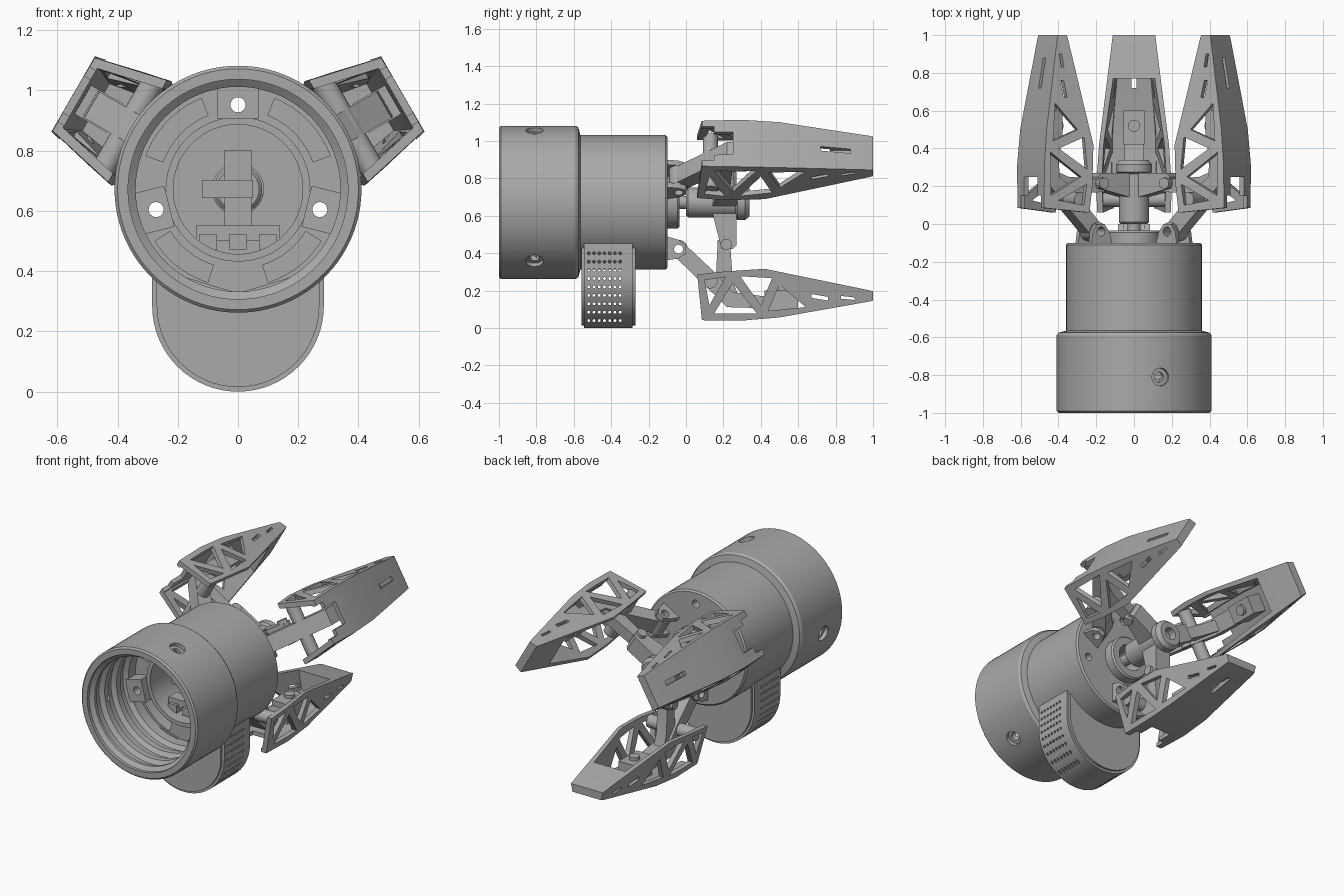
import bpy, bmesh, math
from mathutils import Matrix, Vector

if "Cube" in bpy.data.objects:
    bpy.data.objects.remove(bpy.data.objects["Cube"], do_unlink=True)

AXIS = Vector((0, 0, 0.672))          # long axis of the gripper runs along y
grey = bpy.data.materials.new("plain grey")
grey.use_nodes = True
grey.diffuse_color = (0.4, 0.4, 0.4, 1)
grey.node_tree.nodes["Principled BSDF"].inputs["Base Color"].default_value = (0.4, 0.4, 0.4, 1)


def finish(name, bm, loc=AXIS):
    bmesh.ops.remove_doubles(bm, verts=bm.verts, dist=1e-5)
    bmesh.ops.recalc_face_normals(bm, faces=bm.faces)
    me = bpy.data.meshes.new(name)
    bm.to_mesh(me)
    bm.free()
    me.materials.append(grey)
    ob = bpy.data.objects.new(name, me)
    ob.location = loc
    bpy.context.collection.objects.link(ob)
    return ob


def loft(name, rings):
    """Closed solid through a list of equal-length point rings."""
    bm = bmesh.new()
    rows = [[bm.verts.new(p) for p in ring] for ring in rings]
    n = len(rows[0])
    for a, b in zip(rows, rows[1:]):
        for i in range(n):
            bm.faces.new((a[i], a[(i + 1) % n], b[(i + 1) % n], b[i]))
    bm.faces.new(rows[0])
    bm.faces.new(rows[-1][::-1])
    return finish(name, bm)


def side_prism(name, poly, half, start=None):
    """Extrude a (y, radius) outline sideways; radius points down."""
    lo = -half if start is None else start
    return loft(name, [[(x, y, -r) for y, r in poly] for x in (lo, half)])


def box(name, x, y, r):
    return side_prism(name, [(y[0], r[0]), (y[1], r[0]), (y[1], r[1]), (y[0], r[1])], x[1], x[0])


def lathe(name, profile, start=0, sweep=360):
    """Revolve a closed (radius, y) outline around the long axis."""
    bm = bmesh.new()
    vs = [bm.verts.new((r, y, 0)) for r, y in profile]
    es = [bm.edges.new((vs[i], vs[(i + 1) % len(vs)])) for i in range(len(vs))]
    rot = Matrix.Rotation(math.radians(-start), 3, 'Y')
    bmesh.ops.rotate(bm, verts=vs, cent=(0, 0, 0), matrix=rot)
    bmesh.ops.spin(bm, geom=vs + es, cent=(0, 0, 0), axis=(0, -1, 0),
                   angle=math.radians(sweep), steps=max(12, int(sweep / 4)))
    if sweep < 360:
        bmesh.ops.holes_fill(bm, edges=[e for e in bm.edges if e.is_boundary])
    return finish(name, bm)


def rod(name, a, b, radius, sides=24):
    """Cylinder between two points given relative to the long axis."""
    a, b = Vector(a), Vector(b)
    turn = (b - a).to_track_quat('Z', 'Y').to_matrix().to_4x4()
    bm = bmesh.new()
    bmesh.ops.create_cone(bm, cap_ends=True, segments=sides, radius1=radius, radius2=radius,
                          depth=(b - a).length, matrix=Matrix.Translation((a + b) / 2) @ turn)
    return finish(name, bm)


def cut(ob, *cutters):
    for c in cutters:
        mod = ob.modifiers.new("cut", 'BOOLEAN')
        mod.operation, mod.solver, mod.object = 'DIFFERENCE', 'EXACT', c
        bpy.context.view_layer.update()
        graph = bpy.context.evaluated_depsgraph_get()
        me = bpy.data.meshes.new_from_object(ob.evaluated_get(graph))
        ob.modifiers.clear()
        ob.data = me
        bpy.data.objects.remove(c, do_unlink=True)


def polar(radius, deg, y):
    a = math.radians(deg)
    return (radius * math.cos(a), y, radius * math.sin(a))


# Main body: stepped cylinder with a ribbed socket and a deep centre recess
profile = [(.365, -1), (.4, -1), (.41, -.99), (.41, -.59), (.4, -.575), (.36, -.565),
           (.36, -.11), (.35, -.1), (.085, -.1), (.085, -.2), (.215, -.2), (.215, -.58),
           (.24, -.58), (.24, -.55), (.34, -.55)]
for k in range(3):
    y = -.62 - k * .12
    profile += [(.34, y), (.365, y - .02), (.365, y - .06), (.34, y - .08)]
body = lathe("body", profile + [(.34, -.96), (.365, -.98)])

# Side screw holes, bolt holes and floor slots
for deg in (70, 190, 310):
    cut(body, rod("cutter", polar(.385, deg, -.81), polar(.5, deg, -.81), .047),
        rod("cutter", polar(.3, deg, -.81), polar(.5, deg, -.81), .026))
for deg in (90, 194, 346):
    cut(body, rod("cutter", polar(.28, deg, -.7), polar(.28, deg, 0), .025))
    lug = box("bolt_lug", (-.07, .07), (-.63, -.54), (.235, .35))
    cut(lug, rod("cutter", (0, -.7, -.28), (0, -.4, -.28), .025))
    lug.rotation_euler.y = math.radians(-90 - deg)
for start, sweep in ((20, 48), (112, 48), (212, 40), (288, 40)):
    cut(body, lathe("cutter", [(.265, -.6), (.325, -.6), (.325, -.47), (.265, -.47)], start, sweep))

# Drive parts in the recess
box("drive_bar", (-.14, .14), (-.5, -.42), (.12, .17))
for x in (-.1, 0, .1):
    box("drive_tooth", (x - .03, x + .03), (-.52, -.42), (.15, .2))
box("drive_post", (-.045, .045), (-.46, -.3), (-.13, .13))
box("drive_lever", (-.12, .05), (-.5, -.42), (-.03, .03))

# Collar, shaft and nose
lathe("rear_collar", [(.085, -.11), (.14, -.11), (.14, -.045), (.13, -.035), (.085, -.035)])
rod("drive_stem", (0, -.35, 0), (0, .02, 0), .035)
lathe("shaft", [(0, 0), (.07, 0), (.08, .01), (.08, .265), (.095, .275), (.095, .315),
                (.075, .34), (.04, .34), (.04, .29), (0, .29)])

# Round-bottomed housing with perforated sides
R = .285
arc = [(R * math.cos(math.pi + math.pi * i / 32), R - AXIS.z + R * math.sin(math.pi + math.pi * i / 32))
       for i in range(33)]
outline = arc + [(R, -.212), (.2, -.285), (0, -.345), (-.2, -.285), (-R, -.212)]
housing = loft("housing", [[(x, y, z) for x, z in outline] for y in (-.56, -.27)])
bm = bmesh.new()
bm.from_mesh(housing.data)
rim = [e for e in bm.edges if abs(e.verts[0].co.y - e.verts[1].co.y) < .01
       and max(v.co.z for v in e.verts) < -.21 and max(v.co.z for v in e.verts) != -.285
       and not all(v.co.z > -.36 and abs(v.co.x) < .28 for v in e.verts)]
bmesh.ops.bevel(bm, geom=rim, offset=.015, segments=2, affect='EDGES', clamp_overlap=True)
bm.to_mesh(housing.data)
bm.free()
bm = bmesh.new()
for row in range(9):
    for col in range(7):
        place = Matrix.Translation((0, -.52 + col * .028, .04 + row * .045 - AXIS.z))
        bmesh.ops.create_cone(bm, cap_ends=True, segments=8, radius1=.008, radius2=.008, depth=.8,
                              matrix=place @ Matrix.Rotation(math.pi / 2, 4, 'Y'))
cut(housing, finish("cutter", bm))


# Finger shell: tapered trapezoid section, hollow behind the solid tip
def section(yi, ri, wi, yo, ro, wo):
    return [(-wi, yi, -ri), (wi, yi, -ri), (wo, yo, -ro), (-wo, yo, -ro)]


finger = loft("finger_shell", [
    section(.06, .385, .195, .085, .63, .14), section(.2, .37, .2, .3, .632, .145),
    section(.42, .355, .185, .5, .615, .14), section(.98, .47, .115, .98, .53, .105),
    section(1, .475, .112, 1, .525, .102)])
cut(finger, loft("cutter", [
    section(-.02, .28, .185, -.02, .605, .112), section(.2, .28, .19, .3, .605, .117),
    section(.42, .28, .175, .5, .59, .112), section(.77, .28, .135, .77, .545, .09)]))

# Truss windows and small slots through both side walls
windows = [[(.10, .415), (.21, .40), (.125, .55)], [(.15, .595), (.25, .43), (.38, .595)],
           [(.29, .395), (.46, .405), (.4, .55)], [(.44, .58), (.5, .44), (.64, .56)],
           [(.67, .49), (.76, .505), (.76, .525), (.67, .51)],
           [(.83, .5), (.9, .508), (.9, .522), (.83, .515)]]
for w in windows:
    cut(finger, side_prism("cutter", w, .3))
# Outer slot and stepped notch
cut(finger, box("cutter", (-.013, .013), (.72, .88), (.535, .7)),
    box("cutter", (-.105, .105), (-.1, .15), (.56, .7)),
    box("cutter", (-.07, .07), (-.1, .25), (.56, .7)))

# Linkage: swing arm, clevis cheeks, spider arm, push link and pivot pin
arm = side_prism("swing_arm", [(-.07, .28), (-.01, .22), (.15, .37), (.25, .48), (.55, .52),
                               (.55, .57), (.22, .56)], .05)
barrel = rod("swing_barrel", (-.055, -.04, -.25), (.055, -.04, -.25), .05)
cheeks = [side_prism("clevis_cheek", [(-.11, .18), (-.04, .2), (0, .23), (0, .275), (-.04, .3), (-.11, .31)],
                     x + .03, x) for x in (-.085, .055)]
for ob in [arm, barrel] + cheeks:
    cut(ob, rod("cutter", (-.2, -.04, -.25), (.2, -.04, -.25), .024))
parts = [finger, arm, barrel] + cheeks + [
    side_prism("spider_arm", [(.14, .05), (.27, .05), (.27, .23), (.25, .25), (.19, .25)], .055),
    side_prism("push_link", [(.17, .2), (.235, .2), (.25, .42), (.3, .55), (.23, .55), (.16, .4)], .035),
    rod("link_pin", (-.075, .215, -.225), (.075, .215, -.225), .03),
    rod("finger_pin", (-.165, .13, -.42), (.165, .13, -.42), .04),
    box("pivot_block", (-.055, .055), (.42, .6), (.47, .595)),
    rod("pivot_screw", (0, .52, -.48), (0, .52, -.45), .032)]

# Three equal fingers around the axis
for ob in parts:
    for deg in (120, 240):
        twin = ob.copy()
        twin.rotation_euler.y = math.radians(deg)
        bpy.context.collection.objects.link(twin)

# Smooth round surfaces, keep hard edges
for me in {o.data for o in bpy.context.scene.objects if o.type == 'MESH'}:
    me.shade_smooth()
    me.set_sharp_from_angle(angle=math.radians(25))
